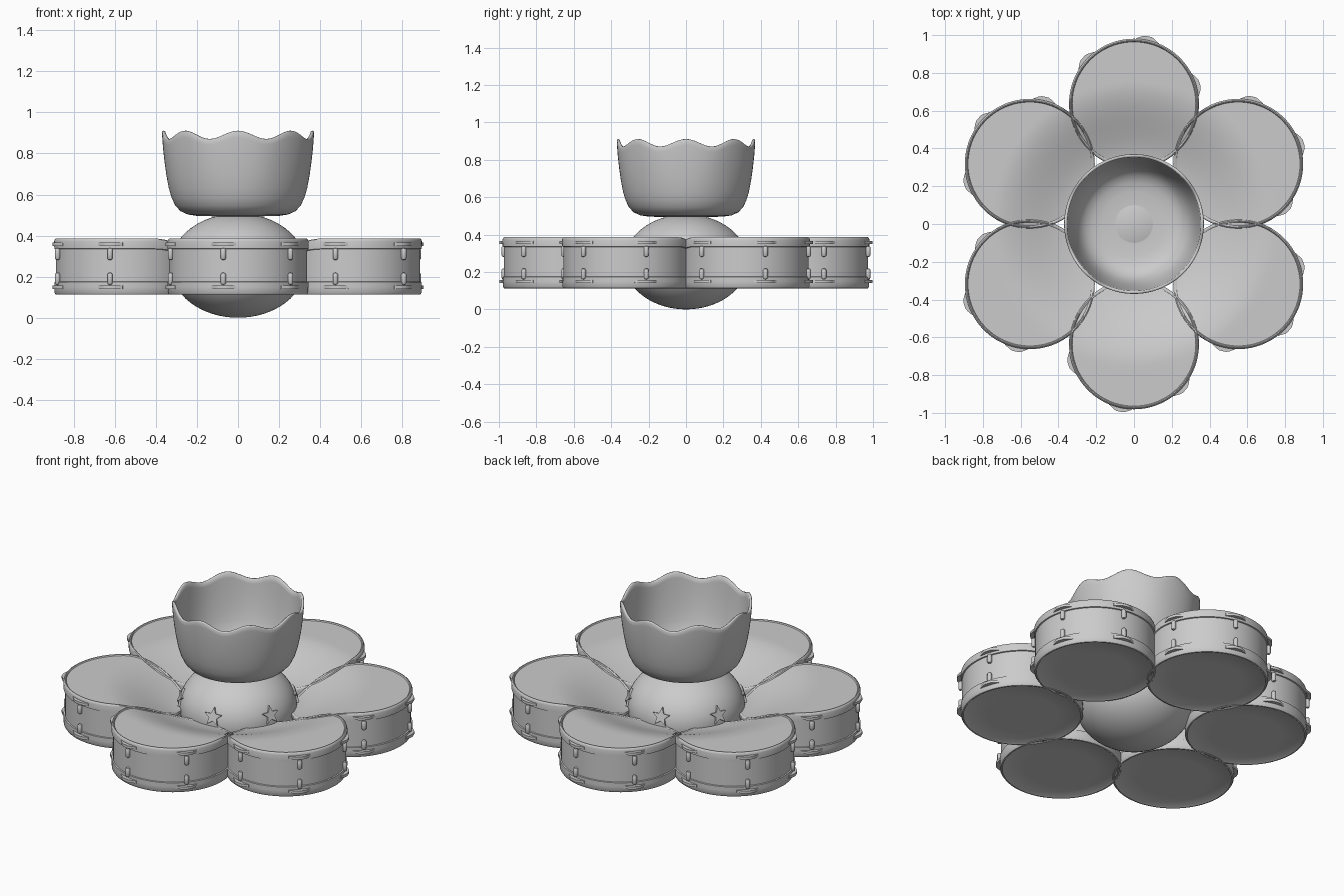
import bpy, bmesh, math
from mathutils import Matrix, Vector

if "Cube" in bpy.data.objects:
    bpy.data.objects.remove(bpy.data.objects["Cube"])

def lathe(bm, profile, segs, mat=Matrix(), warp=None):
    """Revolve (radius, z) points about the local z axis; zero radius makes a pole."""
    rings = []
    for r, z in profile:
        angles = [0] if r < 1e-6 else [2 * math.pi * i / segs for i in range(segs)]
        ring = []
        for a in angles:
            p = mat @ Vector((r * math.cos(a), r * math.sin(a), z))
            ring.append(bm.verts.new(warp(p) if warp else p))
        rings.append(ring)
    for a, b in zip(rings, rings[1:]):
        for i in range(segs):
            j = (i + 1) % segs
            if len(a) == 1:
                bm.faces.new((a[0], b[i], b[j]))
            elif len(b) == 1:
                bm.faces.new((a[i], a[j], b[0]))
            else:
                bm.faces.new((a[i], a[j], b[j], b[i]))

def prism(bm, pts, z0, z1, mat, warp=None):
    """Extrude a flat outline between two heights; returns the top face."""
    rows = []
    for z in (z0, z1):
        ps = [mat @ Vector((x, y, z)) for x, y in pts]
        rows.append([bm.verts.new(warp(p) if warp else p) for p in ps])
    lo, hi = rows
    n = len(pts)
    bm.faces.new(lo[::-1])
    for i in range(n):
        j = (i + 1) % n
        bm.faces.new((lo[i], lo[j], hi[j], hi[i]))
    return bm.faces.new(hi)

def finish(bm, name, angle=35):
    bmesh.ops.recalc_face_normals(bm, faces=bm.faces[:])
    me = bpy.data.meshes.new(name)
    bm.to_mesh(me)
    bm.free()
    ob = bpy.data.objects.new(name, me)
    bpy.context.collection.objects.link(ob)
    bpy.ops.object.select_all(action='DESELECT')
    ob.select_set(True)
    bpy.context.view_layer.objects.active = ob
    bpy.ops.object.shade_smooth_by_angle(angle=math.radians(angle))
    return ob

def dip(p):
    """Sink the drum tops towards the middle of the flower."""
    t = min(max((0.75 - math.hypot(p.x, p.y)) / 0.45, 0), 1)
    k = min(max((p.z - 0.17) / 0.215, 0), 1)
    return Vector((p.x, p.y, p.z - 0.125 * t * t * (3 - 2 * t) * k))

# Central ball
RX, RZ = 0.33, 0.254
bm = bmesh.new()
arc = [math.pi * i / 32 for i in range(33)]
lathe(bm, [(RX * math.sin(a), RZ - RZ * math.cos(a)) for a in arc], 64)
finish(bm, "center_ball")

# Raised stars around the ball
star = []
for i in range(10):
    r = 0.055 if i % 2 == 0 else 0.024
    a = math.pi / 2 + i * math.pi / 5
    star.append((r * math.cos(a), r * math.sin(a)))
for k in range(6):
    az = math.radians(-80.5 + 60 * k)
    dz = 0.06
    r = RX * math.sqrt(1 - (dz / RZ) ** 2)
    pos = Vector((r * math.cos(az), r * math.sin(az), RZ + dz))
    nor = Vector((pos.x / RX ** 2, pos.y / RX ** 2, dz / RZ ** 2))
    mat = Matrix.Translation(pos) @ nor.to_track_quat('Z', 'Y').to_matrix().to_4x4()
    bm = bmesh.new()
    top = prism(bm, star, -0.012, 0.008, mat)
    bmesh.ops.inset_region(bm, faces=[top], thickness=0.007, depth=-0.004)
    finish(bm, f"star_{k + 1}", 20)

# Petal drums
head = [(0.327 * (1 - i / 14), 0.379) for i in range(15)]
body = [(0, 0.116), (0.2, 0.116), (0.322, 0.116), (0.328, 0.112), (0.336, 0.113),
        (0.342, 0.122), (0.343, 0.15), (0.343, 0.174), (0.336, 0.176), (0.336, 0.23),
        (0.336, 0.29), (0.336, 0.334), (0.343, 0.336), (0.344, 0.372), (0.341, 0.382),
        (0.336, 0.386), (0.331, 0.385)] + head
capsule = [(0, -0.03), (0.009, -0.027), (0.013, -0.021), (0.013, 0.021), (0.009, 0.027), (0, 0.03)]
claw = [(0.325, -0.065), (0.340, -0.062), (0.357, -0.035), (0.364, -0.018),
        (0.364, 0.018), (0.357, 0.035), (0.340, 0.062), (0.325, 0.065)]
for k in range(6):
    az = math.radians(30 + 60 * k)
    place = Matrix.Translation((0.637 * math.cos(az), 0.637 * math.sin(az), 0)) @ Matrix.Rotation(az, 4, 'Z')
    bm = bmesh.new()
    lathe(bm, body, 72, place, dip)
    finish(bm, f"drum_{k + 1}")
    # Tension lugs and rim claws on the outward side
    bm = bmesh.new()
    for rel in (-73, -12, 48):
        turn = place @ Matrix.Rotation(math.radians(rel), 4, 'Z')
        for z in (0.19, 0.31):
            lathe(bm, capsule, 12, turn @ Matrix.Translation((0.344, 0, z)), dip)
        for z in (0.148, 0.358):
            prism(bm, claw, z - 0.008, z + 0.008, turn, dip)
    finish(bm, f"drum_hardware_{k + 1}")

# Cup with an eight-wave rim
def wave(p):
    t = min(max((p.z - 0.62) / 0.27, 0), 1)
    return Vector((p.x, p.y, p.z + 0.02 * t * math.cos(8 * math.atan2(p.y, p.x))))

outer = [(0, 0.494), (0.12, 0.494), (0.2, 0.496), (0.245, 0.503), (0.28, 0.519), (0.305, 0.546),
         (0.323, 0.583), (0.337, 0.63), (0.349, 0.69), (0.358, 0.75), (0.365, 0.81), (0.369, 0.86), (0.37, 0.885)]
inner = [(0.367, 0.89), (0.36, 0.891), (0.354, 0.887), (0.351, 0.86), (0.346, 0.81), (0.338, 0.75),
         (0.328, 0.69), (0.315, 0.63), (0.299, 0.583), (0.28, 0.55), (0.255, 0.525), (0.22, 0.508),
         (0.17, 0.499), (0.1, 0.496), (0, 0.496)]
bm = bmesh.new()
lathe(bm, outer + inner, 128, Matrix(), wave)
finish(bm, "wavy_cup", 60)
